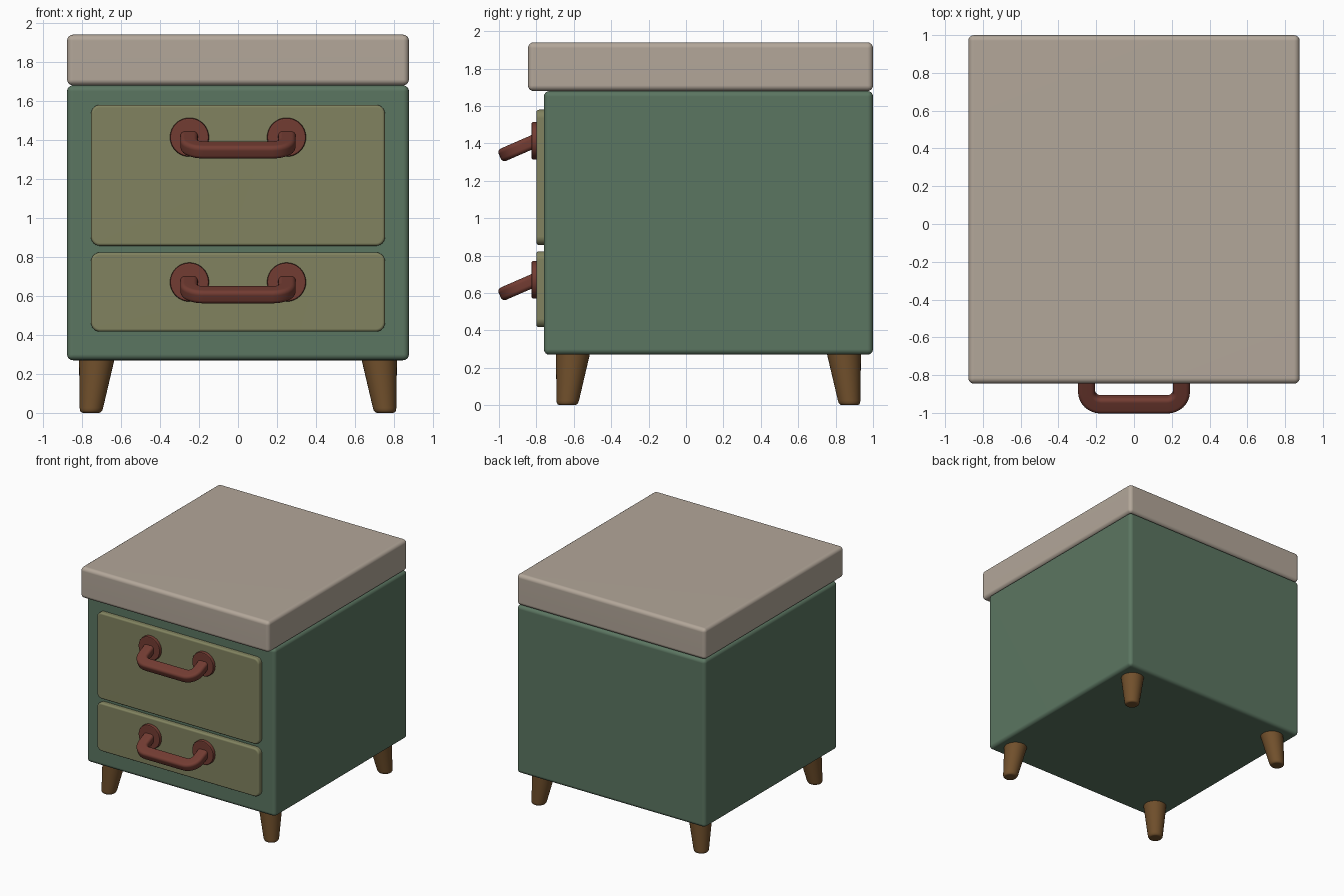
import bpy, bmesh
from math import sin, cos, pi, radians
from mathutils import Matrix, Vector

if "Cube" in bpy.data.objects:
    bpy.data.objects.remove(bpy.data.objects["Cube"])


def material(name, rgb):
    m = bpy.data.materials.new(name)
    m.diffuse_color = (*rgb, 1)
    m.use_nodes = True
    m.node_tree.nodes["Principled BSDF"].inputs["Base Color"].default_value = m.diffuse_color
    return m


STONE = material("stone", (0.45, 0.385, 0.32))
GREEN = material("green", (0.105, 0.18, 0.12))
OLIVE = material("olive", (0.22, 0.225, 0.115))
RED = material("red", (0.17, 0.045, 0.032))
WOOD = material("wood", (0.165, 0.08, 0.025))


def finish(name, bm, mat):
    bmesh.ops.recalc_face_normals(bm, faces=bm.faces)
    me = bpy.data.meshes.new(name)
    bm.to_mesh(me)
    bm.free()
    me.materials.append(mat)
    ob = bpy.data.objects.new(name, me)
    bpy.context.collection.objects.link(ob)
    bpy.ops.object.select_all(action='DESELECT')
    ob.select_set(True)
    bpy.context.view_layer.objects.active = ob
    bpy.ops.object.shade_smooth_by_angle(angle=radians(40))
    ob.modifiers.new("weighted_normals", 'WEIGHTED_NORMAL').keep_sharp = True
    return ob


def box(name, lo, hi, mat, rim=0.03, corner=0):
    """Rounded box; corner rounds the front outline before the rim is softened."""
    lo, hi = Vector(lo), Vector(hi)
    bm = bmesh.new()
    bmesh.ops.create_cube(bm, size=1, matrix=Matrix.Translation((lo + hi) / 2)
                          @ Matrix.Diagonal((*(hi - lo), 1)))
    edges = bm.edges[:]
    if corner:
        along_y = [e for e in bm.edges
                   if abs(e.verts[0].co.y - e.verts[1].co.y) > 1e-4]
        bmesh.ops.bevel(bm, geom=along_y, offset=corner, segments=6,
                        profile=0.5, affect='EDGES')
        edges = [e for e in bm.edges
                 if all(v.co.y < lo.y + 1e-4 for v in e.verts)]
    bmesh.ops.bevel(bm, geom=edges, offset=rim, segments=4,
                    profile=0.5, affect='EDGES')
    return finish(name, bm, mat)


def lathe(profile, sides):
    """Closed solid turned around z from (radius, height) points."""
    bm = bmesh.new()
    rings = [[bm.verts.new((r * cos(2 * pi * i / sides), r * sin(2 * pi * i / sides), z))
              for i in range(sides)] for r, z in profile]
    skin(bm, rings)
    return bm


def skin(bm, rings):
    n = len(rings[0])
    for a, b in zip(rings, rings[1:]):
        for i in range(n):
            j = (i + 1) % n
            bm.faces.new((a[i], a[j], b[j], b[i]))
    bm.faces.new(rings[0])
    bm.faces.new(rings[-1])


def rosette(name, x, z):
    bm = lathe([(0.1, -0.01), (0.1, 0.018), (0.097, 0.024), (0.09, 0.027)], 40)
    bm.transform(Matrix.Translation((x, -0.8, z)) @ Matrix.Rotation(pi / 2, 4, 'X'))
    return finish(name, bm, RED)


def handle(name, z, half=0.251, reach=0.163, bend=0.075, w=0.045, t=0.036, r=0.022):
    """U-shaped pull swept with a rounded-rectangle section, tilted down."""
    # path as (x, distance out, outward normal angle)
    path = [(half, -0.01, 0)]
    for i in range(9):
        a = pi / 2 * i / 8
        path.append((half - bend + bend * cos(a), reach - bend + bend * sin(a), a))
    path += [(-x, d, pi - a) for x, d, a in reversed(path)]
    # cross-section
    section = []
    for q, (sx, sy) in enumerate([(1, 1), (-1, 1), (-1, -1), (1, -1)]):
        for i in range(5):
            a = pi / 2 * (q + i / 4)
            section.append((sx * (w - r) + r * cos(a), sy * (t - r) + r * sin(a)))
    bm = bmesh.new()
    rings = [[bm.verts.new((x + u * cos(a), -(d + u * sin(a)), v)) for u, v in section]
             for x, d, a in path]
    skin(bm, rings)
    bm.transform(Matrix.Translation((0, -0.805, z)) @ Matrix.Rotation(radians(23.5), 4, 'X'))
    return finish(name, bm, RED)


# Carcass and overhanging top slab
box("body", (-0.877, -0.76, 0.27), (0.877, 1.0, 1.68), GREEN)
box("top_slab", (-0.877, -0.845, 1.68), (0.877, 1.0, 1.94), STONE)

# Drawer fronts with their pulls
for label, z0, z1, hz in (("upper", 0.857, 1.58, 1.414), ("lower", 0.417, 0.823, 0.671)):
    box(label + "_drawer", (-0.754, -0.8, z0), (0.754, -0.74, z1), OLIVE,
        rim=0.014, corner=0.045)
    handle(label + "_handle", hz)
    for side, x in (("left", -0.249), ("right", 0.249)):
        rosette(f"{label}_{side}_rosette", x, hz)

# Tapered legs, splayed outward toward each corner
for fb, sy in (("front", -1), ("back", 1)):
    for lr, sx in (("left", -1), ("right", 1)):
        bm = lathe([(0.042, 0), (0.051, 0.004), (0.057, 0.012), (0.06, 0.025),
                    (0.091, 0.275)], 32)
        for v in bm.verts:
            splay = 0.755 - 0.03 * v.co.z / 0.27
            v.co.x += sx * splay
            v.co.y += 0.12 + sy * splay
        finish(f"{fb}_{lr}_leg", bm, WOOD)
